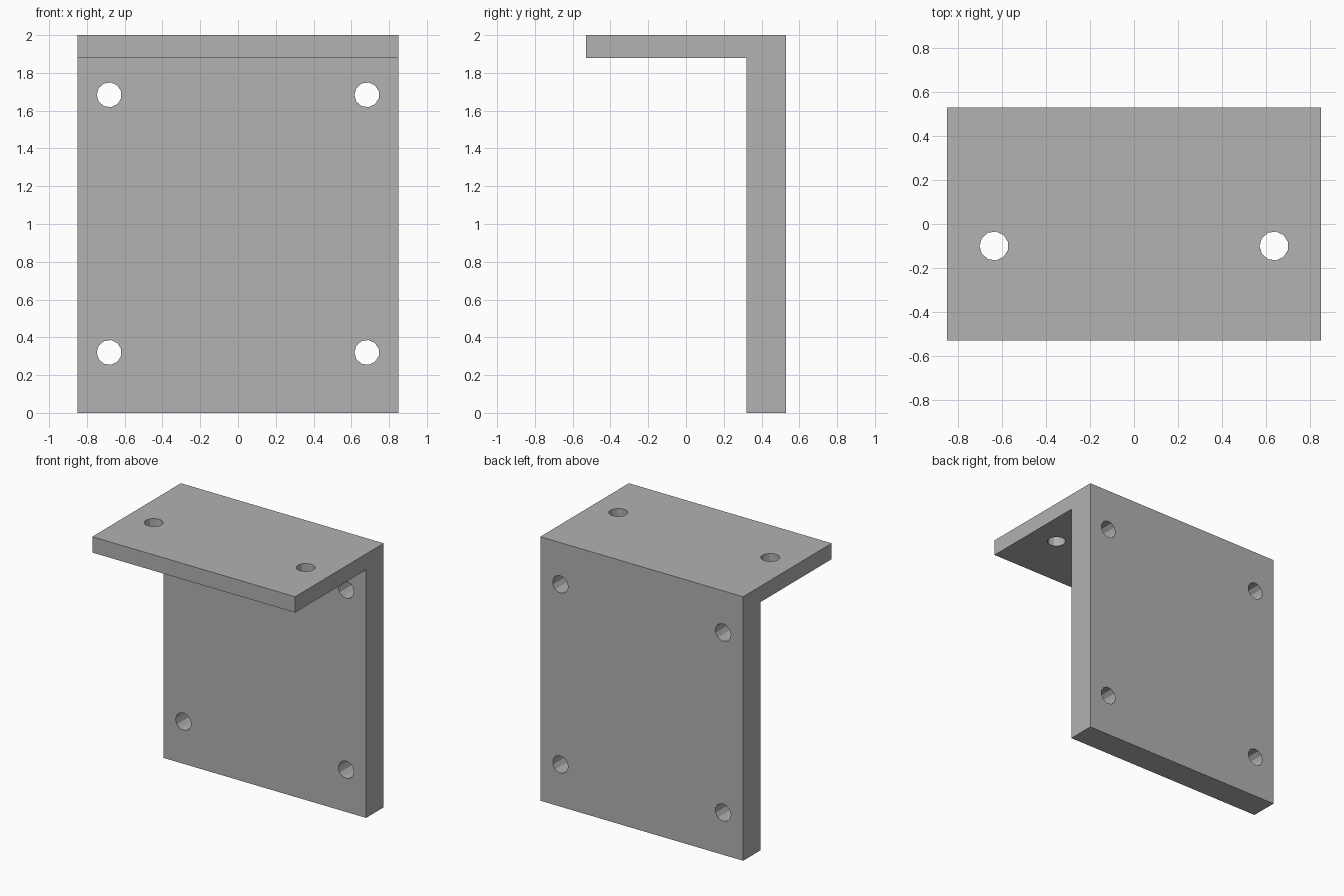
import bpy
import bmesh
from math import pi
from mathutils import Matrix

if "Cube" in bpy.data.objects:
    bpy.data.objects.remove(bpy.data.objects["Cube"])

HALF_X, HALF_Y, HEIGHT = 0.85, 0.53, 2.0
PLATE_FRONT, SHELF_BOTTOM = 0.32, 1.88
HOLE_RADIUS, HOLE_SIDES = 0.066, 11

# Plain grey material
grey = bpy.data.materials.new("plain grey")
grey.use_nodes = True
grey.diffuse_color = (0.445, 0.445, 0.445, 1)
grey.node_tree.nodes["Principled BSDF"].inputs["Base Color"].default_value = grey.diffuse_color


def make_object(name, bm):
    bmesh.ops.recalc_face_normals(bm, faces=bm.faces)
    mesh = bpy.data.meshes.new(name)
    bm.to_mesh(mesh)
    bm.free()
    mesh.materials.append(grey)
    obj = bpy.data.objects.new(name, mesh)
    bpy.context.collection.objects.link(obj)
    return obj


# L-shaped bracket: side profile extruded across the width
profile = [(HALF_Y, 0), (HALF_Y, HEIGHT), (-HALF_Y, HEIGHT),
           (-HALF_Y, SHELF_BOTTOM), (PLATE_FRONT, SHELF_BOTTOM), (PLATE_FRONT, 0)]
bm = bmesh.new()
face = bm.faces.new([bm.verts.new((-HALF_X, y, z)) for y, z in profile])
extruded = bmesh.ops.extrude_face_region(bm, geom=[face])["geom"]
bmesh.ops.translate(bm, vec=(2 * HALF_X, 0, 0),
                    verts=[v for v in extruded if isinstance(v, bmesh.types.BMVert)])
bracket = make_object("angle_bracket", bm)

# Bolt holes: four through the back plate, two through the shelf
bm = bmesh.new()
spin = Matrix.Rotation(pi / 2, 4, "Z")
tip = Matrix.Rotation(pi / 2, 4, "X")


def add_drill(location, turn, depth):
    bmesh.ops.create_cone(bm, cap_ends=True, segments=HOLE_SIDES, depth=depth,
                          radius1=HOLE_RADIUS, radius2=HOLE_RADIUS,
                          matrix=Matrix.Translation(location) @ turn)


for side in (-1, 1):
    for z in (0.32, 1.684):
        add_drill((side * 0.682, (PLATE_FRONT + HALF_Y) / 2, z), tip @ spin, 0.4)
    add_drill((side * 0.637, -0.1, (SHELF_BOTTOM + HEIGHT) / 2), spin, 0.3)
drills = make_object("hole_cutters", bm)
drills.hide_render = True

cut = bracket.modifiers.new("bolt holes", "BOOLEAN")
cut.operation = "DIFFERENCE"
cut.solver = "EXACT"
cut.object = drills
bpy.context.view_layer.objects.active = bracket
bpy.ops.object.modifier_apply(modifier=cut.name)
bpy.data.objects.remove(drills)
